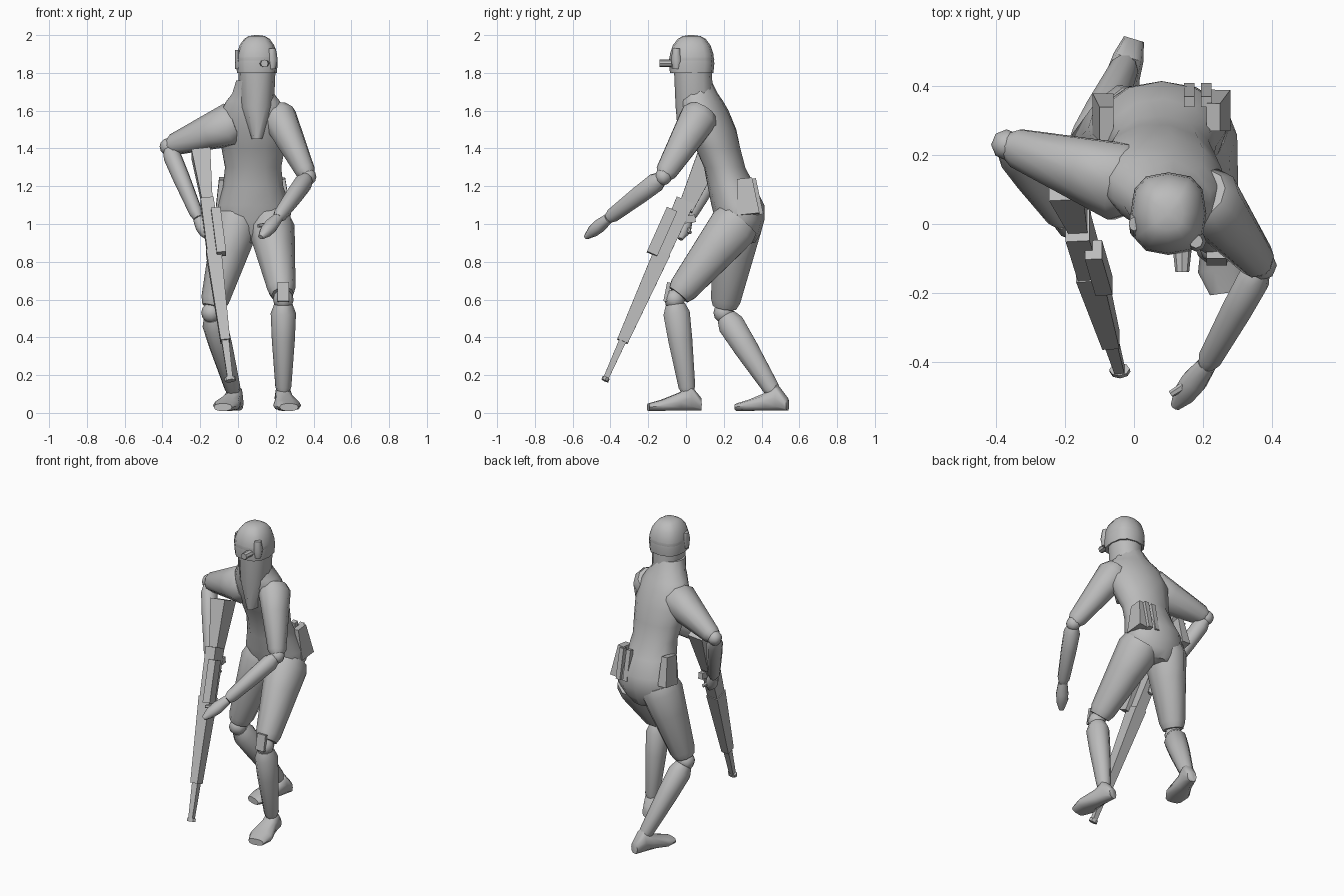
import bpy, bmesh, math
from mathutils import Vector, Matrix

cube = bpy.data.objects.get("Cube")
if cube:
    bpy.data.objects.remove(cube)

grey = bpy.data.materials.new("plain grey")
grey.use_nodes = True
tone = (0.5, 0.5, 0.5, 1)
grey.diffuse_color = tone
grey.node_tree.nodes["Principled BSDF"].inputs["Base Color"].default_value = tone

RIGHTWARD, UP = Vector((1, 0, 0)), Vector((0, 0, 1))


def finish(name, bm, smooth):
    """Turn a bmesh into a named grey object."""
    bmesh.ops.recalc_face_normals(bm, faces=bm.faces)
    mesh = bpy.data.meshes.new(name)
    bm.to_mesh(mesh)
    bm.free()
    mesh.materials.append(grey)
    obj = bpy.data.objects.new(name, mesh)
    bpy.context.collection.objects.link(obj)
    if smooth:
        bpy.ops.object.select_all(action='DESELECT')
        obj.select_set(True)
        bpy.context.view_layer.objects.active = obj
        bpy.ops.object.shade_smooth_by_angle(angle=math.radians(50))


def ring(centre, axis, width, depth, sides, yaw=0, boxy=1):
    """Outline around a centre, square to the axis; boxy below one squares it off."""
    u = Matrix.Rotation(yaw, 3, 'Z') @ RIGHTWARD
    u = (u - axis * u.dot(axis)).normalized()
    v = axis.cross(u)
    start, grow = (math.pi / 4, math.sqrt(2)) if sides == 4 else (0, 1)
    outline = []
    for i in range(sides):
        a = start + math.tau * i / sides
        c, s = (math.copysign(abs(f) ** boxy, f) for f in (math.cos(a), math.sin(a)))
        outline.append(centre + grow * (u * width * c + v * depth * s))
    return outline


def skin(name, outlines, smooth=True):
    """Bridge a stack of outlines and cap both ends."""
    bm = bmesh.new()
    loops = [[bm.verts.new(p) for p in outline] for outline in outlines]
    for low, high in zip(loops, loops[1:]):
        for i in range(len(low)):
            j = (i + 1) % len(low)
            bm.faces.new((low[i], low[j], high[j], high[i]))
    bm.faces.new(loops[0])
    bm.faces.new(loops[-1])
    finish(name, bm, smooth)


def bar(name, start, end, size_start, size_end, sides=4):
    """Straight tapered bar with flat faces."""
    start, end = Vector(start), Vector(end)
    axis = (end - start).normalized()
    skin(name, [ring(start, axis, *size_start, sides), ring(end, axis, *size_end, sides)], smooth=False)


def limb(name, start, end, thick_start, thick_end, swell=1.05, tip=0.7):
    """Round limb, fullest near the start and drawn in at both ends."""
    axis = (end - start).normalized()
    shape = ((0, tip), (0.1, 1), (0.4, swell), (0.92, 1), (1, tip))
    outlines = []
    for along, scale in shape:
        r = scale * (thick_start + (thick_end - thick_start) * along)
        outlines.append(ring(start.lerp(end, along), axis, r, r * 1.1, 10))
    skin(name, outlines)


def ball(name, centre, radius):
    bm = bmesh.new()
    bmesh.ops.create_uvsphere(bm, u_segments=8, v_segments=6, radius=radius)
    bm.transform(Matrix.Translation(centre))
    finish(name, bm, True)


# Torso: the spine leans forward and the shoulders turn with height
def torso_ring(z, width, depth):
    y = 0.285 - 0.35 * max(0, z - 1.07)
    yaw = -0.6 * max(0, z - 1.1)
    return ring(Vector((0.08, y, z)), UP, width, depth, 12, yaw)


torso = ((0.9, 0.09, 0.08), (0.95, 0.16, 0.11), (1.02, 0.2, 0.13), (1.1, 0.19, 0.14), (1.2, 0.16, 0.125),
         (1.3, 0.15, 0.11), (1.4, 0.17, 0.12), (1.5, 0.19, 0.13), (1.6, 0.18, 0.12), (1.65, 0.15, 0.11),
         (1.69, 0.115, 0.1), (1.76, 0.09, 0.09))
skin("torso", [torso_ring(*row) for row in torso])

# Neck wrap, domed head and headgear
face = Vector((0.1, 0.03, 1.85))
skin("neck_wrap", [ring(Vector((face.x, y, z)), UP, w, 0.1, 12, boxy=0.9)
                   for z, y, w in ((1.45, 0.06, 0.03), (1.62, 0.045, 0.09), (face.z, 0.035, 0.1))])
skin("head", [ring(face + UP * 0.15 * math.sin(a), UP, 0.11 * math.cos(a) ** 0.7, 0.12 * math.cos(a) ** 0.7, 12, boxy=0.75)
              for a in (math.radians(d) for d in (-20, 0, 20, 40, 60, 75, 88))])
skin("cap_band", [ring(face + UP * rise, UP, w, w + 0.01, 12, boxy=0.75)
                  for rise, w in ((-0.01, 0.1), (0.02, 0.11), (0.06, 0.1))])
skin("head_strap", [ring(Vector((0.18, -0.05, z)), UP, w, w, 8) for z, w in ((1.82, 0.02), (1.87, 0.03), (1.93, 0.02))])
skin("ear_cover", [ring(Vector((0, 0, z)), UP, 0.015, w, 8) for z, w in ((1.82, 0.02), (1.87, 0.04), (1.92, 0.02))])
bar("eyepiece", (0.14, -0.05, 1.85), (0.14, -0.14, 1.85), (0.03, 0.02), (0.02, 0.02), sides=8)


def arm(side, shoulder, elbow, wrist, aim, thumb, thick):
    """Upper arm, elbow, forearm and a half-closed hand reaching along aim."""
    shoulder, elbow, wrist = Vector(shoulder), Vector(elbow), Vector(wrist)
    aim, thumb = Vector(aim), Vector(thumb)
    limb(side + "_upper_arm", shoulder, elbow, thick, 0.05, swell=1)
    ball(side + "_elbow", elbow, 0.045)
    limb(side + "_forearm", elbow.lerp(wrist, 0.05), wrist, 0.05, 0.035)
    axis = aim.normalized()
    skin(side + "_palm", [ring(wrist + aim * f, axis, w, w * 0.9, 8)
                          for f, w in ((0, 0.03), (0.4, 0.04), (0.7, 0.035), (1, 0.015))])
    bar(side + "_thumb", wrist + aim * 0.3, wrist + aim * 0.7 + thumb, (0.015, 0.015), (0.01, 0.01), sides=6)


arm("left", (0.2, 0.09, 1.6), (0.37, -0.12, 1.25), (0.21, -0.41, 1.03), (-0.09, -0.12, -0.1), (-0.04, 0, 0.03), 0.1)
arm("right", (0, 0.11, 1.54), (-0.37, 0.23, 1.41), (-0.21, 0.01, 1.03), (0.06, -0.04, -0.11), (0.03, 0.04, 0), 0.12)


def leg(side, hip, knee, ankle, toe):
    """Thigh, ball knee, shin and a foot running from heel to toe."""
    hip, knee, ankle, toe = Vector(hip), Vector(knee), Vector(ankle), Vector(toe)
    limb(side + "_thigh", hip, knee.lerp(hip, 0.06), 0.13, 0.07, swell=1, tip=0.85)
    ball(side + "_knee", knee, 0.055)
    limb(side + "_shin", knee.lerp(ankle, 0.05), ankle, 0.07, 0.04)
    forward = (toe - Vector((ankle.x, ankle.y, 0))).normalized()
    heel = Vector((ankle.x, ankle.y, 0)) - forward * 0.07
    outlines = []
    for along, width, height in ((0, 0.03, 0.07), (0.2, 0.045, 0.14), (0.4, 0.05, 0.1), (0.75, 0.075, 0.06), (1, 0.05, 0.04)):
        centre = heel.lerp(toe, along) + UP * (height / 2 + 0.01)
        outlines.append(ring(centre, forward, width, height / 2, 10, boxy=0.8))
    skin(side + "_foot", outlines)


leg("left", (0.17, 0.28, 1.02), (0.24, -0.06, 0.6), (0.24, 0.01, 0.1), (0.27, -0.2, 0))
leg("right", (0, 0.28, 1.04), (-0.14, 0.2, 0.53), (-0.02, 0.47, 0.1), (-0.08, 0.27, 0))
bar("left_knee_guard", (0.24, -0.11, 0.59), (0.24, -0.09, 0.69), (0.03, 0.01), (0.03, 0.01))

# Hip pouches and paired sheaths
bar("left_pouch", (0.25, 0.33, 1.05), (0.23, 0.31, 1.24), (0.03, 0.06), (0.02, 0.04))
bar("right_pouch", (-0.09, 0.32, 1.06), (-0.08, 0.29, 1.24), (0.03, 0.06), (0.02, 0.05))
for label, x in (("inner", 0.16), ("outer", 0.21)):
    bar(label + "_sheath", (x, 0.39, 1.05), (x, 0.355, 1.24), (0.015, 0.02), (0.015, 0.015))

# Long gun held muzzle down; parts are placed by distance along its axis
muzzle = Vector((-0.04, -0.43, 0.17))
butt = Vector((-0.2, 0.12, 1.4))
gun_axis = (butt - muzzle).normalized()


def gun_part(name, low, high, size_low, size_high, shift=(0, 0, 0), sides=4):
    base = muzzle + Vector(shift)
    bar(name, base + gun_axis * low, base + gun_axis * high, size_low, size_high, sides)


gun_part("muzzle_cap", 0, 0.02, (0.03, 0.02), (0.03, 0.02), sides=8)
gun_part("barrel", 0, 0.26, (0.014, 0.014), (0.02, 0.02))
gun_part("handguard", 0.23, 0.75, (0.025, 0.03), (0.04, 0.045))
gun_part("receiver", 0.72, 1.05, (0.035, 0.04), (0.035, 0.05))
gun_part("magazine", 0.74, 1, (0.025, 0.03), (0.025, 0.03), shift=(0.04, -0.05, 0))
gun_part("stock", 1, 1.33, (0.025, 0.04), (0.05, 0.065), shift=(0, 0.02, 0))
bar("grip", (-0.14, -0.03, 1.02), (-0.14, 0.05, 1.03), (0.015, 0.02), (0.015, 0.02))
